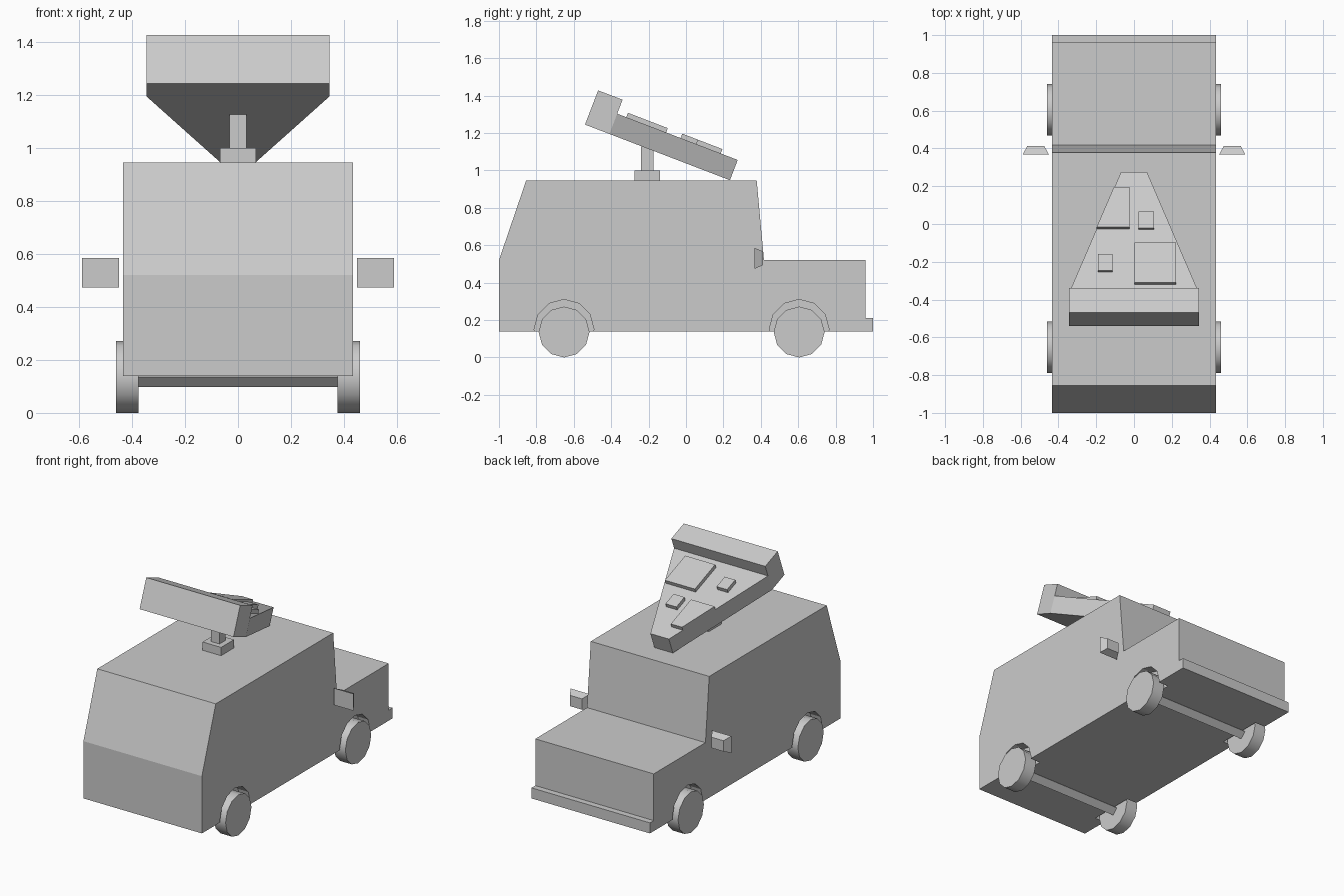
import bpy, bmesh, math
from mathutils import Matrix, Vector

if "Cube" in bpy.data.objects:
    bpy.data.objects.remove(bpy.data.objects["Cube"])


def finish(name, bm, matrix=None):
    bmesh.ops.recalc_face_normals(bm, faces=bm.faces[:])
    me = bpy.data.meshes.new(name)
    bm.to_mesh(me)
    bm.free()
    ob = bpy.data.objects.new(name, me)
    bpy.context.collection.objects.link(ob)
    if matrix:
        ob.matrix_world = matrix
    return ob


def prism(name, base, offset, matrix=None):
    """Extrude a flat polygon along an offset vector."""
    bm = bmesh.new()
    face = bm.faces.new([bm.verts.new(p) for p in base])
    new = bmesh.ops.extrude_face_region(bm, geom=[face])["geom"]
    moved = [v for v in new if isinstance(v, bmesh.types.BMVert)]
    bmesh.ops.translate(bm, verts=moved, vec=Vector(offset))
    if face.is_valid and len(bm.faces) == len(base) + 1:
        bm.faces.new(list(reversed(face.verts[:])))
    return finish(name, bm, matrix)


def box(name, x0, x1, y0, y1, z0, z1, matrix=None):
    return prism(name, [(x0, y0, z0), (x1, y0, z0), (x1, y1, z0), (x0, y1, z0)],
                 (0, 0, z1 - z0), matrix)


def x_cylinder(name, radius, x0, x1, y, z, sides):
    """Cylinder along x with a corner at the top."""
    ring = [(x0, y + radius * math.sin(2 * math.pi * i / sides),
             z + radius * math.cos(2 * math.pi * i / sides)) for i in range(sides)]
    return prism(name, ring, (x1 - x0, 0, 0))


# Van body with hood and bumper step
W = 0.435
profile = [(-1, .14), (-1, .52), (-.855, .945), (.378, .945), (.417, .52),
           (.96, .52), (.96, .21), (1, .21), (1, .14)]
body = prism("van_body", [(-W, y, z) for y, z in profile], (2 * W, 0, 0))

# Wheels, axles and wheel arch cutouts
for end, y in (("rear", -.652), ("front", .605)):
    x_cylinder(end + "_axle", .037, -.38, .38, y, .135, 4)
    for side, s in (("left", -1), ("right", 1)):
        wheel = x_cylinder(f"{end}_{side}_wheel", .136, s * .375, s * .46, y, .136, 12)
        bpy.context.view_layer.objects.active = wheel
        bpy.ops.object.select_all(action='DESELECT')
        wheel.select_set(True)
        bpy.ops.object.shade_smooth_by_angle(angle=math.radians(40))
        cutter = x_cylinder(f"{end}_{side}_arch_cutter", .16, s * .36, s * .6, y, .15, 12)
        cutter.hide_render = True
        cutter.hide_viewport = True
        cut = body.modifiers.new("arch", 'BOOLEAN')
        cut.operation = 'DIFFERENCE'
        cut.solver = 'EXACT'
        cut.object = cutter

# Side mirrors tapering towards the hood
for side, s in (("left", -1), ("right", 1)):
    bm = bmesh.new()
    bmesh.ops.create_cube(bm, size=1)
    for v in bm.verts:
        k = .64 if v.co.y > 0 else 1
        v.co = (s * .52 + v.co.x * .14 * k, .39 + v.co.y * .046, .53 + v.co.z * .112 * k)
    finish(side + "_mirror", bm)

# Roof stand
box("stand_base", -.068, .068, -.275, -.14, .945, 1.0)
box("stand_post", -.032, .032, -.24, -.175, 1.0, 1.127)

# Tilted food slice sign
tilt = Matrix.Translation((0, -.54, 1.245)) @ Matrix.Rotation(math.radians(-21), 4, 'X')
CRUST, LENGTH, TOP = .14, .83, .116


def half_width(u):
    return .345 - .277 * (u - CRUST) / (LENGTH - CRUST)


box("slice_crust", -.345, .345, 0, CRUST, 0, .196, tilt)
prism("slice_base", [(-.345, CRUST, 0), (.345, CRUST, 0),
                     (.068, LENGTH, 0), (-.068, LENGTH, 0)], (0, 0, TOP), tilt)

# Toppings, one trimmed along the slice edge
for name, x0, x1, u0, u1 in (("large_topping", .003, .223, .192, .42),
                             ("small_topping_left", -.19, -.113, .262, .353),
                             ("small_topping_right", .025, .105, .503, .594)):
    box(name, x0, x1, u0, u1, TOP - .005, TOP + .025, tilt)
prism("edge_topping", [(-.025, .506, TOP - .005), (-.025, .733, TOP - .005),
                       (-half_width(.733), .733, TOP - .005),
                       (-half_width(.506), .506, TOP - .005)], (0, 0, .03), tilt)
